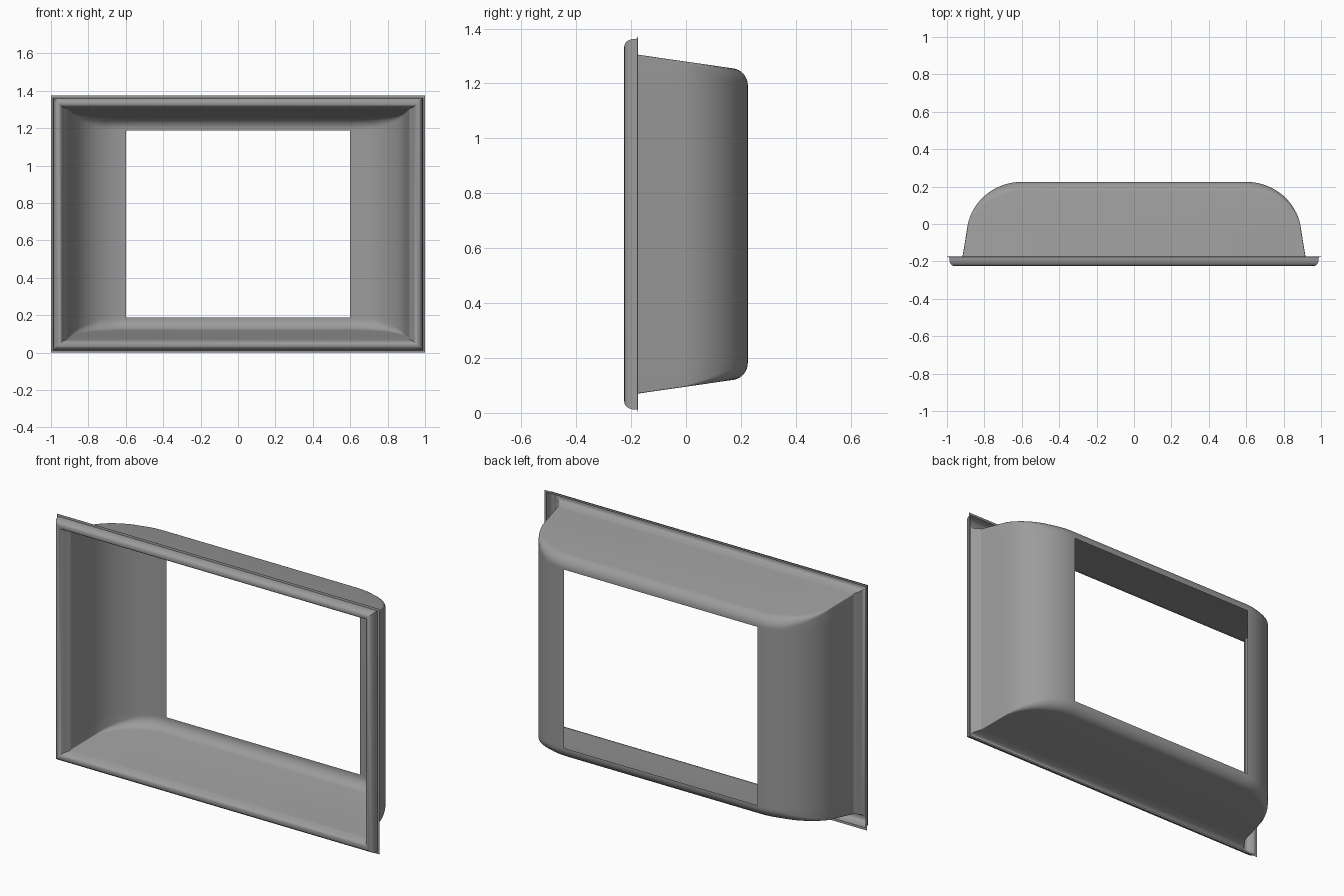
import bpy
import bmesh
from math import sin, cos, pi, radians

if "Cube" in bpy.data.objects:
    bpy.data.objects.remove(bpy.data.objects["Cube"])

HALF_H = 0.6875          # half height of the whole frame
OPEN_Z = 0.5             # half height of the rear opening

grey = bpy.data.materials.new("mid_grey")
grey.use_nodes = True
grey.diffuse_color = (0.33, 0.33, 0.33, 1)
grey.node_tree.nodes["Principled BSDF"].inputs["Base Color"].default_value = grey.diffuse_color


def loft(bm, loops):
    """Skin closed loops of equal length, returning their vertices."""
    rows = [[bm.verts.new(p) for p in loop] for loop in loops]
    for a, b in zip(rows, rows[1:]):
        for i in range(len(a)):
            j = (i + 1) % len(a)
            bm.faces.new((a[i], a[j], b[j], b[i]))
    return rows


def finish(bm, name, angle):
    bmesh.ops.recalc_face_normals(bm, faces=bm.faces)
    mesh = bpy.data.meshes.new(name)
    bm.to_mesh(mesh)
    bm.free()
    obj = bpy.data.objects.new(name, mesh)
    obj.location.z = HALF_H
    mesh.materials.append(grey)
    bpy.context.collection.objects.link(obj)
    bpy.ops.object.select_all(action="DESELECT")
    obj.select_set(True)
    bpy.context.view_layer.objects.active = obj
    bpy.ops.object.shade_smooth_by_angle(angle=radians(angle))


# Front lip: a hollow rolled rim with mitred corners (inset from edge, y)
lip = [(0, -0.175), (0.012, -0.177), (0.013, -0.195), (0.017, -0.208),
       (0.024, -0.218), (0.034, -0.224), (0.042, -0.225), (0.05, -0.222),
       (0.057, -0.215), (0.062, -0.205)]
sizes = [(1 - d, HALF_H - d, y) for d, y in lip] + [(0.917, 0.617, -0.175)]
bm = bmesh.new()
loft(bm, [[(x, y, -z), (x, y, z), (-x, y, z), (-x, y, -z)] for x, z, y in sizes])
finish(bm, "front_lip", 40)

# Recessed well: side walls sweep round to the rear, the fillet to the
# top and bottom panels widens from the front corner to the back
STEPS, ARC = 24, 8
path = [(0.917 - 0.0284 * k / 4, -0.175 + 0.1743 * k / 4, radians(12), 0) for k in range(4)]
for k in range(STEPS + 1):
    a = radians(12) + (pi / 2 - radians(12)) * k / STEPS
    path.append((0.6 + 0.295 * cos(a), -0.06 + 0.285 * sin(a), a, k / STEPS))


def quarter(x, y, a, t):
    """Upper right edge of one loop, from the opening height into the top panel."""
    r = 0.004 + 0.048 * min(1, 1.5 * t)
    points = [(x, y, OPEN_Z)]
    for k in range(ARC + 1):
        b = pi / 2 * k / ARC
        inset = r * (1 - cos(b))
        px, py = x - inset * cos(a), y - inset * sin(a)
        points.append((px, py, 0.592 - 0.144 * py - r * (1 - sin(b))))
    return points


def ring(station):
    q = quarter(*station)
    return ([(x, y, -z) for x, y, z in reversed(q)] + q
            + [(-x, y, z) for x, y, z in reversed(q)] + [(-x, y, -z) for x, y, z in q])


bm = bmesh.new()
last = loft(bm, [ring(s) for s in path])[-1]

# Rear strips above and below the opening
n = ARC + 2
for first in (0, n):
    for i in range(first, first + n - 1):
        j = 4 * n - 1 - i
        bm.faces.new((last[i], last[i + 1], last[j - 1], last[j]))
finish(bm, "recessed_well", 50)
